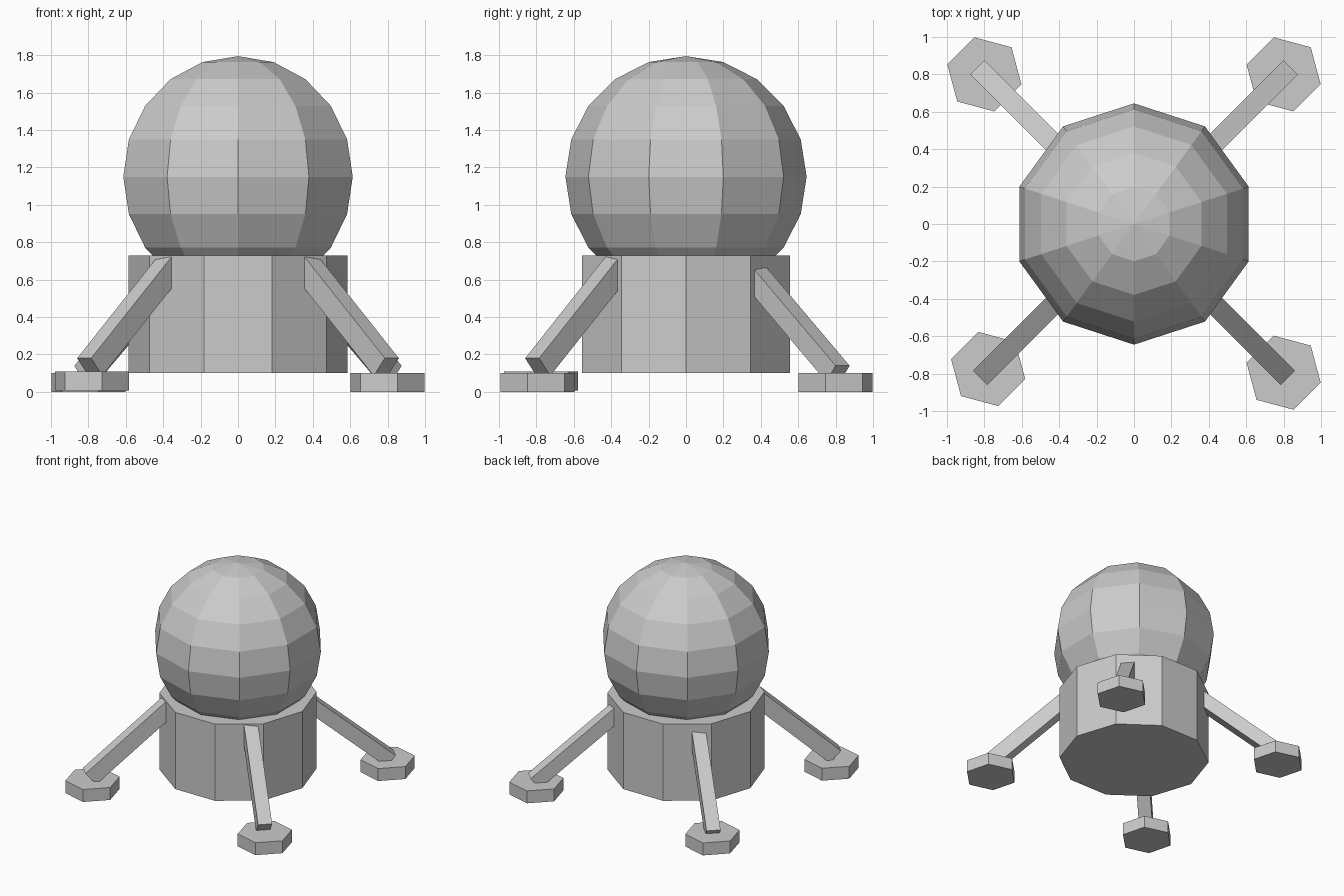
import bpy
from math import radians
from mathutils import Vector, Matrix

if "Cube" in bpy.data.objects:
    bpy.data.objects.remove(bpy.data.objects["Cube"])


def prism(name, sides, radius, z0, z1, x=0, y=0, turn=0):
    """Upright prism with its first corner at the angle `turn` from +x."""
    # Blender's first cylinder corner points along +y
    bpy.ops.mesh.primitive_cylinder_add(
        vertices=sides, radius=radius, depth=z1 - z0,
        location=(x, y, (z0 + z1) / 2), rotation=(0, 0, radians(turn - 90)))
    bpy.context.object.name = name


def strut(name, sx, sy, inner, outer, thick, width=0.106):
    """Diagonal square-ended beam; inner/outer are (r, z) ends of its top face."""
    out = Vector((sx, sy, 0)).normalized()
    a = out * inner[0] + Vector((0, 0, inner[1]))
    b = out * outer[0] + Vector((0, 0, outer[1]))
    along = (b - a).normalized()
    side = Vector((0, 0, 1)).cross(out)
    up = along.cross(side)
    centre = (a + b) / 2 - up * thick / 2
    rot = Matrix((along, side, up)).transposed().to_4x4()
    size = Matrix.Diagonal(((b - a).length, width, thick, 1))
    bpy.ops.mesh.primitive_cube_add(size=1)
    ob = bpy.context.object
    ob.name = name
    ob.data.transform(Matrix.Translation(centre) @ rot @ size)


# Round cabin
bpy.ops.mesh.primitive_uv_sphere_add(segments=10, ring_count=10, radius=0.645,
                                     location=(0, 0, 1.15))
bpy.context.object.name = "cabin_sphere"

# Ten-sided base, corner on the x axis
prism("base_drum", 10, 0.585, 0.10, 0.73)

# Landing feet: the front left one sits slightly off from the others
feet = {
    "back_right": (0.80, 0.80, 0.0),
    "back_left": (-0.80, 0.80, 0.0),
    "front_right": (0.80, -0.795, 0.0),
    "front_left": (-0.78, -0.775, 0.007),
}
for place, (x, y, z) in feet.items():
    prism(place + "_foot", 6, 0.205, z, z + 0.102, x, y, turn=45)

    # Slanted legs: the front pair is steeper than the back pair
    sx, sy = (1 if x > 0 else -1), (1 if y > 0 else -1)
    if sy < 0:
        strut(place + "_leg", sx, sy, (0.55, 0.727), (1.163, 0.18), 0.126)
    else:
        strut(place + "_leg", sx, sy, (0.55, 0.67), (1.184, 0.14), 0.111)
